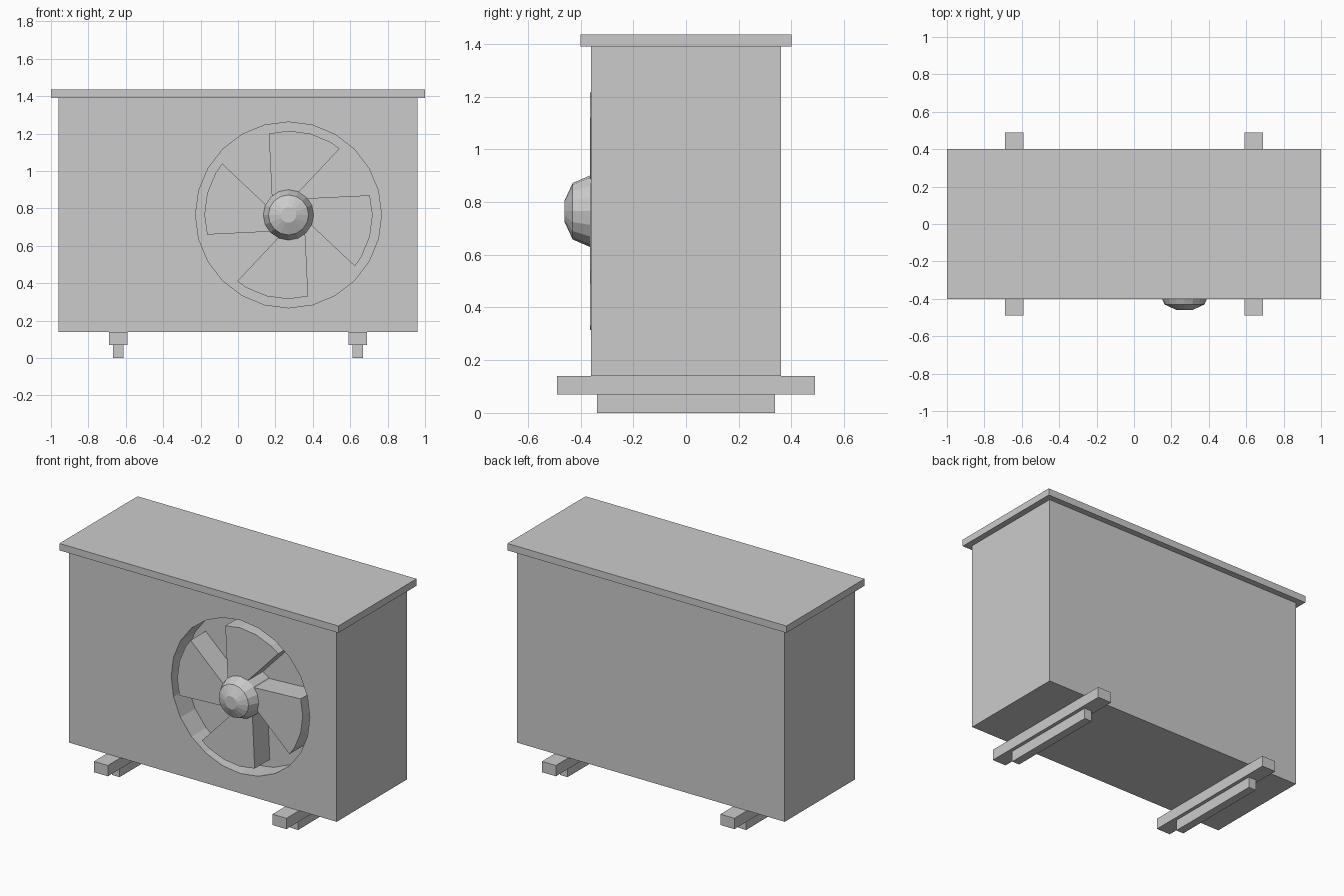
import bpy, bmesh
from math import cos, sin, radians, tau

cube = bpy.data.objects.get("Cube")
if cube:
    bpy.data.objects.remove(cube, do_unlink=True)

# Single painted-metal colour
grey = bpy.data.materials.new("light grey metal")
grey.use_nodes = True
colour = (0.6, 0.6, 0.6, 1)
grey.diffuse_color = colour
grey.node_tree.nodes["Principled BSDF"].inputs["Base Color"].default_value = colour

FAN_X, FAN_Z = 0.27, 0.765
FRONT, FLOOR = -0.36, -0.21


def loft(name, rings):
    """Skin matching closed rings and cap both ends."""
    bm = bmesh.new()
    loops = [[bm.verts.new(p) for p in ring] for ring in rings]
    n = len(loops[0])
    for a, b in zip(loops, loops[1:]):
        for i in range(n):
            j = (i + 1) % n
            bm.faces.new((a[i], a[j], b[j], b[i]))
    bm.faces.new(loops[0])
    bm.faces.new(loops[-1])
    bmesh.ops.recalc_face_normals(bm, faces=bm.faces)
    mesh = bpy.data.meshes.new(name)
    bm.to_mesh(mesh)
    bm.free()
    mesh.materials.append(grey)
    obj = bpy.data.objects.new(name, mesh)
    bpy.context.collection.objects.link(obj)
    return obj


def box(name, x, half_x, half_y, z0, z1):
    corners = ((-1, -1), (1, -1), (1, 1), (-1, 1))
    return loft(name, [[(x + sx * half_x, sy * half_y, z) for sx, sy in corners]
                       for z in (z0, z1)])


def polar(r, angle, y):
    return (FAN_X + r * cos(angle), y, FAN_Z + r * sin(angle))


def circle(r, y, sides):
    return [polar(r, tau * i / sides, y) for i in range(sides)]


# Casing with a round fan recess
casing = box("casing", 0, 0.96, 0.36, 0.14, 1.39)
cutter = loft("recess_cutter", [circle(0.497, y, 24) for y in (-0.6, FLOOR)])
cutter.hide_render = True
cut = casing.modifiers.new("fan recess", "BOOLEAN")
cut.operation, cut.solver, cut.object = "DIFFERENCE", "EXACT", cutter
bpy.context.view_layer.objects.active = casing
bpy.ops.object.modifier_apply(modifier=cut.name)
bpy.data.objects.remove(cutter, do_unlink=True)

# Overhanging lid
box("lid", 0, 1.0, 0.4, 1.39, 1.435)

# Mounting rails and narrower feet
for side, x in (("right", -0.64), ("left", 0.64)):
    box(f"{side}_rail", x, 0.05, 0.49, 0.07, 0.14)
    box(f"{side}_foot", x, 0.027, 0.337, 0, 0.07)

# Four fan blades: outer arc, then the root at the hub
outline = [(0.447, 103.6), (0.45, 90), (0.45, 75), (0.45, 60),
           (0.448, 52.3), (0.125, 67), (0.125, 135)]
for k in range(4):
    loft(f"fan_blade_{k + 1}",
         [[polar(r, radians(a + 90 * k), y) for r, a in outline]
          for y in (FRONT - 0.005, FLOOR + 0.01)])

# Domed hub
loft("fan_hub", [circle(r, y, 16) for r, y in
                 ((0.135, FLOOR + 0.01), (0.135, FRONT - 0.005),
                  (0.107, -0.43), (0.042, -0.46))])
